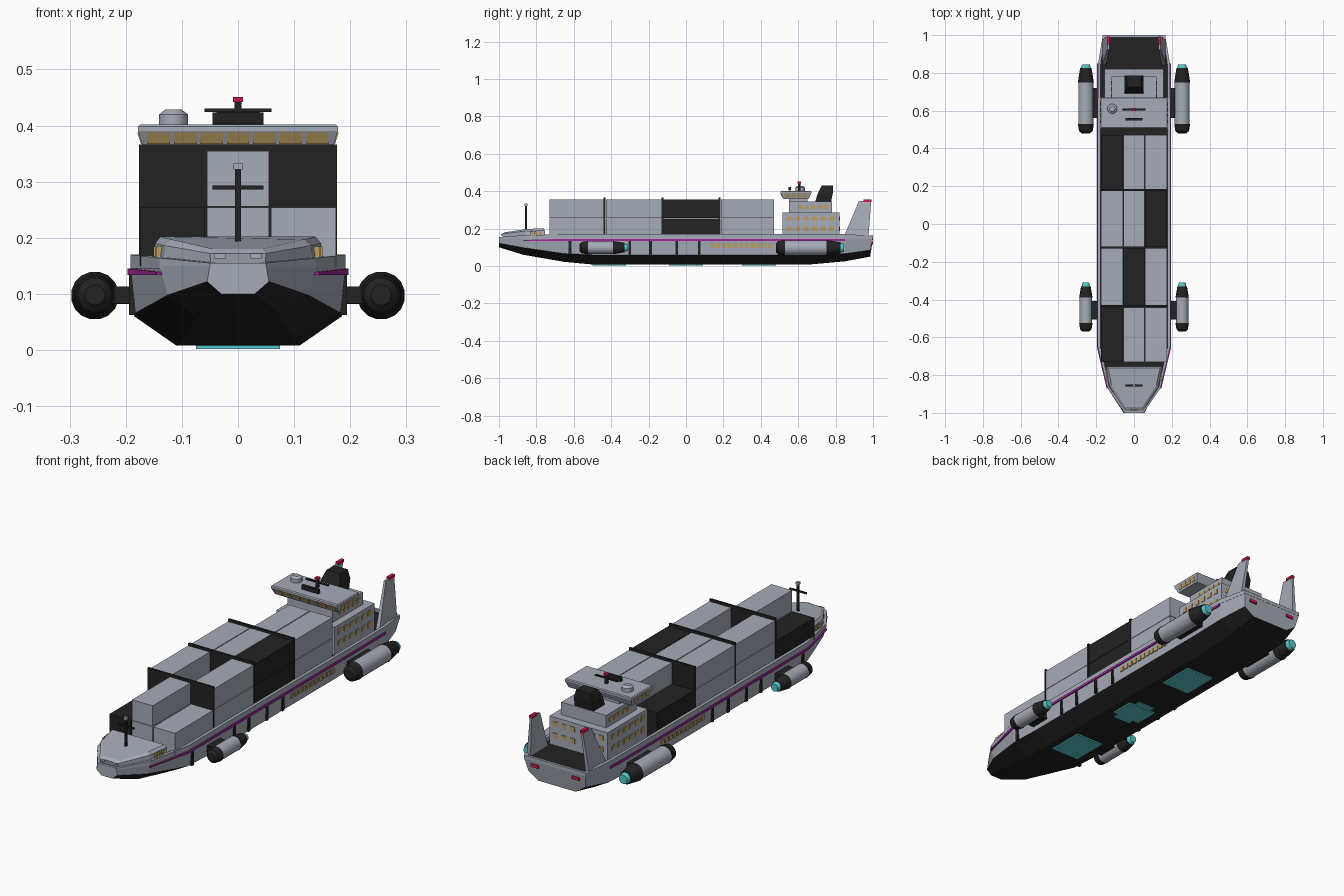
import bpy, bmesh, math

cube = bpy.data.objects.get("Cube")
if cube:
    bpy.data.objects.remove(cube, do_unlink=True)


def material(name, rgb):
    m = bpy.data.materials.new(name)
    m.use_nodes = True
    m.diffuse_color = (*rgb, 1)
    m.node_tree.nodes["Principled BSDF"].inputs["Base Color"].default_value = (*rgb, 1)
    return m


GREY = material("pale grey", (0.38, 0.41, 0.48))
DARK = material("near black", (0.016, 0.016, 0.016))
AMBER = material("window amber", (0.50, 0.34, 0.12))
PURPLE = material("stripe purple", (0.36, 0.02, 0.32))
RED = material("signal red", (0.60, 0.01, 0.07))
CYAN = material("engine cyan", (0.10, 0.58, 0.60))


def finish(name, bm, mats):
    bmesh.ops.recalc_face_normals(bm, faces=bm.faces)
    mesh = bpy.data.meshes.new(name)
    bm.to_mesh(mesh)
    bm.free()
    for m in mats:
        mesh.materials.append(m)
    ob = bpy.data.objects.new(name, mesh)
    bpy.context.collection.objects.link(ob)
    return ob


def add_loft(bm, rings, rule=lambda i, j: 0, ends=(0, 0)):
    """Skin closed rings of equal length; rule gives the material of each face."""
    rows = [[bm.verts.new(p) for p in r] for r in rings]
    n = len(rows[0])
    for i in range(len(rows) - 1):
        for j in range(n):
            k = (j + 1) % n
            f = bm.faces.new((rows[i][j], rows[i][k], rows[i + 1][k], rows[i + 1][j]))
            f.material_index = rule(i, j)
    for row, m in ((rows[0], ends[0]), (rows[-1], ends[1])):
        bm.faces.new(row).material_index = m


def loft(name, rings, mats, rule=lambda i, j: 0, ends=(0, 0)):
    bm = bmesh.new()
    add_loft(bm, rings, rule, ends)
    return finish(name, bm, mats)


def rect(x0, x1, y0, y1, z):
    return [(x0, y0, z), (x1, y0, z), (x1, y1, z), (x0, y1, z)]


def boxes(name, items, mat):
    """One object from many boxes given as x0, x1, y0, y1, z0, z1."""
    bm = bmesh.new()
    for x0, x1, y0, y1, z0, z1 in items:
        add_loft(bm, [rect(x0, x1, y0, y1, z0), rect(x0, x1, y0, y1, z1)])
    return finish(name, bm, [mat])


def both(items):
    """Boxes plus their mirror images across x = 0."""
    return items + [(-b, -a, *rest) for a, b, *rest in items]


def turned(name, x, y, z, profile, mats, seg_mats, axis="y", sides=16):
    """Round body from (position along axis, radius) pairs."""
    rings = []
    for t, r in profile:
        ring = []
        for k in range(sides):
            a = math.tau * (k + 0.5) / sides
            c, s = r * math.cos(a), r * math.sin(a)
            ring.append((x + c, y + t, z + s) if axis == "y" else (x + c, y + s, z + t))
        rings.append(ring)
    ob = loft(name, rings, mats, lambda i, j: seg_mats[i], (seg_mats[0], seg_mats[-1]))
    bpy.ops.object.select_all(action="DESELECT")
    ob.select_set(True)
    bpy.context.view_layer.objects.active = ob
    bpy.ops.object.shade_smooth_by_angle(angle=math.radians(30))
    return ob


# Hull: y, half deck, half chine, half bottom, chine height, bottom height
stations = [
    (-1.0, .05, .055, .03, .122, .10), (-.87, .14, .125, .075, .098, .06),
    (-.65, .192, .183, .10, .066, .022), (-.5, .192, .185, .11, .06, .008),
    (.66, .192, .185, .11, .06, .008), (.85, .19, .183, .11, .066, .025),
    (.985, .165, .152, .10, .085, .05)]
hull = []
for y, d, c, b, zc, zb in stations:
    right = [(d, y + (.015 if y > .9 else 0), .15), (c, y, zc), (b, y, zb)]
    hull.append(right + [(-px, py, pz) for px, py, pz in reversed(right)])
loft("hull", hull, [GREY, DARK], lambda i, j: 0 if j in (0, 4) else 1)


def side_band(name, pts, z0, z1, inner, outer, mat):
    """Band following the deck edge on both sides; pts are (x, y, extra height)."""
    bm = bmesh.new()
    for s in (-1, 1):
        add_loft(bm, [[(s * (x + inner), y, z0), (s * (x + outer), y, z0),
                       (s * (x + outer), y, z1 + e), (s * (x + inner), y, z1 + e)]
                      for x, y, e in pts])
    return finish(name, bm, [mat])


edge = [(.05, -1, -.015), (.14, -.87, -.006), (.192, -.65, 0), (.192, .66, 0),
        (.19, .85, 0), (.165, 1, -.008)]
side_band("bulwark", edge, .145, .17, -.014, 0, GREY)
side_band("side_stripe", edge[1:5], .134, .145, -.006, .005, PURPLE)
boxes("end_bulwarks", [(-.05, .05, -1, -.988, .145, .155), (-.16, .16, .988, 1, .145, .162)], GREY)
boxes("hull_ribs", both([(.175, .194, y - .007, y + .007, .062, .135)
                         for y in (-.62, -.3, -.19, -.05, .07)]), DARK)
boxes("hull_windows", both([(.185, .1925, .13 + i * .031, .151 + i * .031, .097, .12)
                            for i in range(11)]), AMBER)
boxes("tail_lights", both([(.09, .13, .99, 1.0, .115, .13)]), RED)

# Lift panels under the keel
boxes("keel_panels", [(-.075, .075, y - .09, y + .09, .002, .01) for y in (-.41, .39)]
      + [(-.075, .075, -.06, .06, .002, .01), (-.045, .045, -.09, .09, .003, .01)], CYAN)


# Forecastle with windows and mast
def bow_ring(pts):
    return pts + [(-x, y, z) for x, y, z in reversed(pts)]


loft("forecastle", [
    bow_ring([(.152, -.755, .148), (.136, -.86, .148), (.048, -.98, .148)]),
    bow_ring([(.148, -.755, .19), (.13, -.86, .186), (.05, -.985, .172)]),
    bow_ring([(.138, -.762, .202), (.118, -.855, .197), (.044, -.97, .18)])], [GREY])
boxes("forecastle_windows", both([(.13, .151 - i * .003, -.787 - i * .022, -.772 - i * .022,
                                   .165, .184) for i in range(3)]), AMBER)
boxes("bow_panels", both([(.022, .042, -.988, -.975, .163, .172)]), GREY)
boxes("bow_mast", [(-.005, .005, -.86, -.85, .18, .322), (-.045, .045, -.859, -.851, .286, .293)], DARK)
boxes("bow_mast_lamp", [(-.008, .008, -.863, -.847, .322, .333)], GREY)

# Cargo: rows from bow to stern, columns right to left; lower case is a single tier
columns = ((-.175, -.059), (-.055, .055), (.059, .175))
row_spans = ((-.73, -.441), (-.429, -.131), (-.119, .174), (.186, .47))
stacks = {GREY: [], DARK: []}
for (y0, y1), code in zip(row_spans, ("dGg", "GdG", "GGD", "dGG")):
    for (x0, x1), c in zip(columns, code):
        group = stacks[GREY if c in "gG" else DARK]
        group.append((x0, x1, y0, y1, .15, .254))
        if c.isupper():
            group.append((x0, x1, y0, y1, .256, .355))
boxes("pale_containers", stacks[GREY], GREY)
boxes("dark_containers", stacks[DARK], DARK)
boxes("cargo_dividers", [(-.176, .176, y - .005, y + .005, .15, .366)
                         for y in (-.435, -.125, .18)], DARK)

# Deck house, two tiers
boxes("deck_house", [(-.155, .155, .515, .82, .15, .285), (-.12, .12, .55, .78, .285, .345),
                     (-.1, .1, .55, .65, .345, .362)], GREY)
house = []
for z in (.187, .242):
    house += both([(.15, .158, .54 + i * .045, .565 + i * .045, z, z + .023) for i in range(6)])
    house += both([(.018 + i * .045, .043 + i * .045, .815, .823, z, z + .023) for i in range(3)])
house += both([(.115, .123, .6 + i * .034, .622 + i * .034, .305, .327) for i in range(5)])
boxes("house_windows", house, AMBER)

# Bridge with flared walls
loft("bridge", [rect(-.168, .168, .522, .655, .357), rect(-.178, .178, .505, .67, .39),
                rect(-.178, .178, .505, .67, .398), rect(-.174, .174, .51, .666, .402)], [GREY])
bm = bmesh.new()
for i in range(7):
    x = (i - 3) * .047
    add_loft(bm, [rect(x - .02, x + .02, .514, .522, .367), rect(x - .02, x + .02, .504, .512, .388)])
for s in (-1, 1):
    for i in range(4):
        y = .543 + i * .031
        add_loft(bm, [rect(s * .164, s * .173, y - .011, y + .011, .367),
                      rect(s * .17, s * .1795, y - .011, y + .011, .388)])
finish("bridge_windows", bm, [AMBER])

# Roof equipment
turned("radar_dome", -.115, .61, .4, [(0, .026), (.02, .026), (.029, .014)], [GREY], [0, 0], "z")
boxes("roof_mast", [(-.006, .006, .6, .612, .4, .442), (-.06, .06, .601, .611, .424, .43),
                    (-.045, .045, .548, .562, .403, .423)], DARK)
boxes("roof_lamp", [(-.009, .009, .597, .615, .442, .451)], RED)
loft("funnel", [rect(-.05, .05, .69, .775, .34), rect(-.05, .05, .705, .785, .39),
                rect(-.036, .036, .725, .785, .43)], [DARK])

# Stern fins with red tips
for side, s in (("left", 1), ("right", -1)):
    loft(side + "_fin", [rect(s * .148, s * .168, .84, .975, .148),
                         rect(s * .131, s * .141, .925, .99, .347)], [GREY])
    boxes(side + "_fin_lamp", [(min(s * .128, s * .144), max(s * .128, s * .144),
                                .95, .992, .343, .356)], RED)

    # Engine pods on short pylons
    for end, y, z, r, marks in (("front", -.57, .098, .036, (.045, .18, .24, .26)),
                                ("rear", .48, .097, .043, (.05, .27, .345, .365))):
        a, b, c, d = marks
        profile = [(0, r * .5), (.012, r * .86), (a, r), (a, r * .95), (b, r * .95),
                   (b, r), (c, r * .72), (c, r * .62), (d, r * .5)]
        turned(f"{side}_{end}_engine", s * .255, y, z, profile, [DARK, GREY, CYAN],
               [0, 0, 0, 1, 0, 0, 0, 2])
        mid = y + (a + b) / 2
        half = (b - a) * .36
        boxes(f"{side}_{end}_pylon", [(min(s * .18, s * .23), max(s * .18, s * .23),
                                       mid - half, mid + half, z - .015, z + .015)], DARK)
